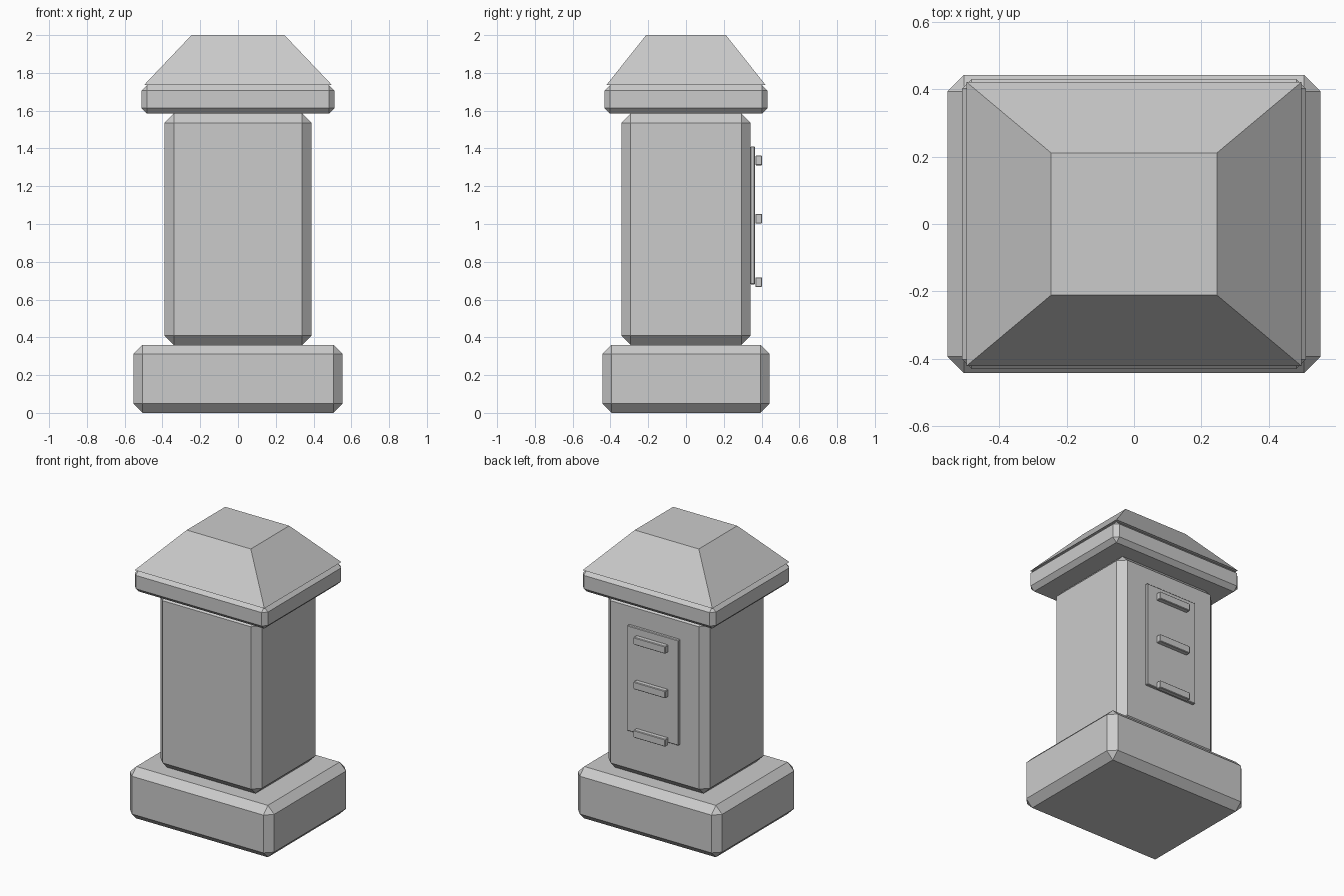
import bpy, bmesh

if "Cube" in bpy.data.objects:
    bpy.data.objects.remove(bpy.data.objects["Cube"])


def block(name, x, y, z, bevel, top=(1.0, 1.0)):
    """Box from (min, max) ranges, with optional top taper and single-segment chamfer."""
    bm = bmesh.new()
    bmesh.ops.create_cube(bm, size=1)
    for v in bm.verts:
        tx, ty = top if v.co.z > 0 else (1.0, 1.0)
        v.co = (sum(x) / 2 + v.co.x * (x[1] - x[0]) * tx,
                sum(y) / 2 + v.co.y * (y[1] - y[0]) * ty,
                sum(z) / 2 + v.co.z * (z[1] - z[0]))
    if bevel:
        bmesh.ops.bevel(bm, geom=bm.edges[:], offset=bevel, offset_type='OFFSET',
                        segments=1, affect='EDGES')
    bmesh.ops.recalc_face_normals(bm, faces=bm.faces[:])
    mesh = bpy.data.meshes.new(name)
    bm.to_mesh(mesh)
    bm.free()
    obj = bpy.data.objects.new(name, mesh)
    bpy.context.collection.objects.link(obj)
    return obj


def chamfered(name, hx, hy, z, width):
    """Centred block whose chamfer is made by a bevel modifier."""
    obj = block(name, (-hx, hx), (-hy, hy), z, 0)
    mod = obj.modifiers.new("chamfer", 'BEVEL')
    mod.width = width
    mod.segments = 1
    return obj


# Masonry: plinth, shaft and cap slab
for name, hx, hy, z, width in (
        ("plinth", 0.554, 0.443, (0.0, 0.36), 0.049),
        ("shaft", 0.389, 0.342, (0.36, 1.584), 0.049),
        ("cap_slab", 0.511, 0.431, (1.584, 1.735), 0.029)):
    chamfered(name, hx, hy, z, width).modifiers["chamfer"].offset_type = 'OFFSET'

# Truncated pyramid roof
block("roof", (-0.498, 0.498), (-0.422, 0.422), (1.735, 2.0), 0, (0.494, 0.5))

# Back panel with three bars
block("back_panel", (-0.197, 0.197), (0.341, 0.365), (0.68, 1.411), 0.004)
for i, z in enumerate((0.692, 1.028, 1.337)):
    block(f"panel_bar_{i + 1}", (-0.123, 0.123), (0.367, 0.403), (z - 0.026, z + 0.026), 0.004)
